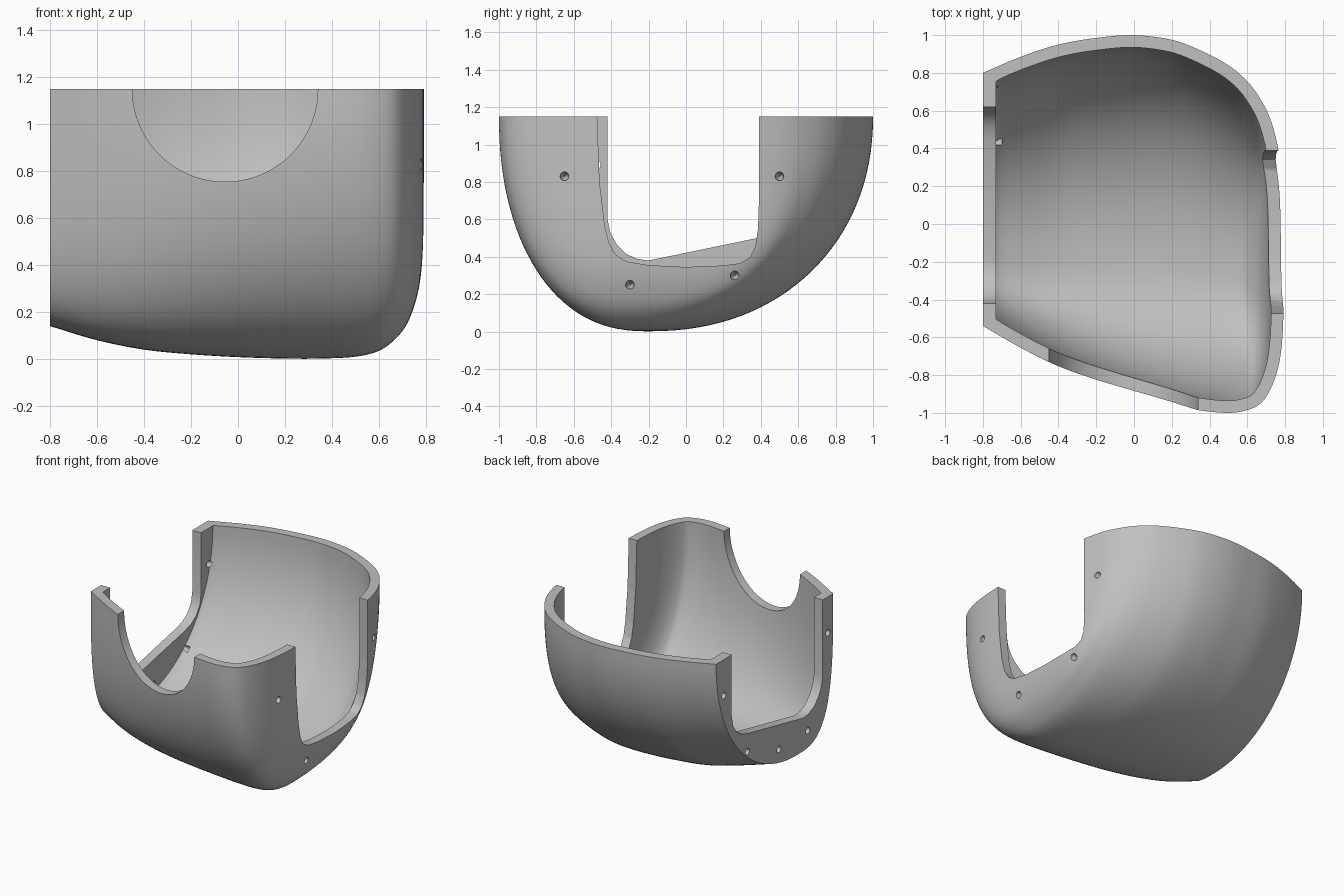
import bpy
import bmesh
from math import cos, sin, pi
from mathutils import Vector

cube = bpy.data.objects.get("Cube")
if cube:
    bpy.data.objects.remove(cube, do_unlink=True)

TOP = 1.15
WALL = 0.065
END_WALL = 0.07

# Hull stations: x, front y, back y, keel height, keel position, front and back roundness
STATIONS = [Vector(s) for s in (
    (-.8, -.54, .8, .14, .31, 3.2, 2.05), (-.6, -.655, .885, .08, .33, 2.9, 2.05),
    (-.4, -.755, .95, .04, .36, 2.7, 2.1), (-.2, -.84, .985, .02, .38, 2.55, 2.1),
    (0, -.908, 1, .008, .39, 2.4, 2.12), (.2, -.958, .975, .002, .4, 2.3, 2.15),
    (.35, -.987, .92, .002, .4, 2.2, 2.15), (.5, -1, .84, .01, .4, 2.15, 2.15),
    (.6, -.985, .755, .035, .4, 2.2, 2.25), (.67, -.95, .66, .085, .4, 2.3, 2.5),
    (.72, -.88, .56, .15, .4, 2.45, 3), (.755, -.79, .44, .24, .4, 2.7, 3.8),
    (.775, -.7, .32, .33, .4, 2.9, 4.3), (.787, -.58, .18, .45, .4, 3.1, 4.5),
    (.792, -.45, 0, .6, .4, 3.1, 4.5))]


def smooth_stations(steps=6):
    """Catmull-Rom interpolation through the stations."""
    pts = [2 * STATIONS[0] - STATIONS[1]] + STATIONS + [2 * STATIONS[-1] - STATIONS[-2]]
    out = []
    for a, b, c, d in zip(pts, pts[1:], pts[2:], pts[3:]):
        for k in range(steps):
            t = k / steps
            out.append(.5 * (2 * b + (c - a) * t + (2 * a - 5 * b + 4 * c - d) * t * t
                             + (3 * b - a - 3 * c + d) * t ** 3))
    return out + [STATIONS[-1]]


def section(station, count=64):
    """U-shaped cross-section with short vertical ends above the rim."""
    x, y0, y1, keel, split, front, back = station
    mid = y0 + split * (y1 - y0)
    ring = [Vector((x, y0, TOP + .1))]
    for i in range(count + 1):
        a = pi * i / count
        c, s = cos(a), max(sin(a), 0)
        side, power = (y0, front) if c > 0 else (y1, back)
        y = mid + abs(c) ** (2 / power) * (side - mid)
        ring.append(Vector((x, y, TOP - (TOP - keel) * s ** (2 / power))))
    return ring + [Vector((x, y1, TOP + .1))]


def solid_from_rings(name, rings):
    """Closed solid lofted through the rings, capped at the ends and top."""
    bm = bmesh.new()
    grid = [[bm.verts.new(p) for p in ring] for ring in rings]
    for r, q in zip(grid, grid[1:]):
        for i in range(len(r)):
            j = (i + 1) % len(r)
            bm.faces.new((r[i], r[j], q[j], q[i]))
    bm.faces.new(grid[0])
    bm.faces.new(grid[-1])
    bmesh.ops.recalc_face_normals(bm, faces=bm.faces)
    mesh = bpy.data.meshes.new(name)
    bm.to_mesh(mesh)
    bm.free()
    obj = bpy.data.objects.new(name, mesh)
    bpy.context.collection.objects.link(obj)
    return obj


def inset_rings(rings):
    """Rings moved inwards by the wall thickness."""
    out = []
    for k in range(1, len(rings)):
        before, after = rings[k - 1], rings[min(k + 1, len(rings) - 1)]
        ring, moved = rings[k], []
        for i, p in enumerate(ring):
            along = ring[min(i + 1, len(ring) - 1)] - ring[max(i - 1, 0)]
            if i in (0, len(ring) - 1):
                along = Vector((0, 0, 1 if i else -1))
            n = along.cross(after[i] - before[i]).normalized()
            if n.dot(Vector((p.x - .1, p.y, p.z - TOP))) > 0:
                n = -n
            q = p + n * WALL
            if k == 1:
                q.x = END_WALL - .8
            if i in (0, len(ring) - 1):
                q.z = TOP + .2
            moved.append(q)
        out.append(moved)
    return out


def prism(name, outline, x0, x1):
    """Cutter with a y-z outline, extruded along x."""
    return solid_from_rings(name, [[Vector((x, y, z)) for y, z in outline] for x in (x0, x1)])


def cut(target, cutter):
    mod = target.modifiers.new("cut", 'BOOLEAN')
    mod.operation = 'DIFFERENCE'
    mod.solver = 'EXACT'
    mod.object = cutter
    bpy.context.view_layer.objects.active = target
    bpy.ops.object.modifier_apply(modifier=mod.name)
    bpy.data.objects.remove(cutter, do_unlink=True)


def circle(cy, cz, r, n):
    return [(cy + r * cos(2 * pi * i / n), cz + r * sin(2 * pi * i / n)) for i in range(n)]


# Hollow shell
rings = [section(s) for s in smooth_stations()]
shell = solid_from_rings("shell", rings)
cut(shell, solid_from_rings("cavity", inset_rings(rings)))

# Flat rim
cut(shell, prism("rim_cutter", [(-2, TOP), (2, TOP), (2, 2), (-2, 2)], -2, 2))

# Opening in the rounded end
cut(shell, prism("round_end_opening", [
    (-.47, 1.3), (-.475, 1.15), (-.462, .8), (-.435, .57), (-.41, .47), (-.375, .41),
    (-.32, .375), (-.2, .355), (0, .345), (.2, .353), (.29, .365), (.34, .395),
    (.37, .45), (.385, .55), (.39, .7), (.39, 1.3)], .62, 1.2))

# Opening in the flat end
cut(shell, prism("flat_end_opening", [
    (-.42, 1.3), (-.42, .6), (-.405, .53), (-.37, .465), (-.32, .415), (-.26, .388),
    (-.2, .38), (.44, .512), (.51, .535), (.565, .572), (.605, .63), (.62, .71),
    (.62, 1.3)], -1, -.68))

# Round notch in the front wall
notch = prism("front_notch", circle(.055, TOP, .395, 96), -1.5, -.2)
notch.rotation_euler.z = pi / 2
cut(shell, notch)

# Tapered blind holes in the rounded end
for x, y, z in ((.775, -.65, .83), (.755, -.3, .25), (.755, .26, .3), (.74, .5, .83)):
    steps = ((1, .023), (x - .02, .023), (x - .055, .004))
    cut(shell, solid_from_rings("hole", [
        [Vector((px, *p)) for p in circle(y, z, r, 20)] for px, r in steps]))

# Through holes in the flat end
for y, z in ((-.48, .89), (-.25, .27), (.08, .26), (.44, .38), (.71, .89)):
    cut(shell, prism("hole", circle(y, z, .023, 20), -1, -.7))

# Plain grey finish
grey = bpy.data.materials.new("grey")
grey.use_nodes = True
grey.diffuse_color = (.53, .53, .53, 1)
grey.node_tree.nodes["Principled BSDF"].inputs["Base Color"].default_value = (.53, .53, .53, 1)
shell.data.materials.clear()
shell.data.materials.append(grey)

bpy.ops.object.select_all(action='DESELECT')
shell.select_set(True)
bpy.context.view_layer.objects.active = shell
bpy.ops.object.shade_smooth_by_angle(angle=pi / 6)
